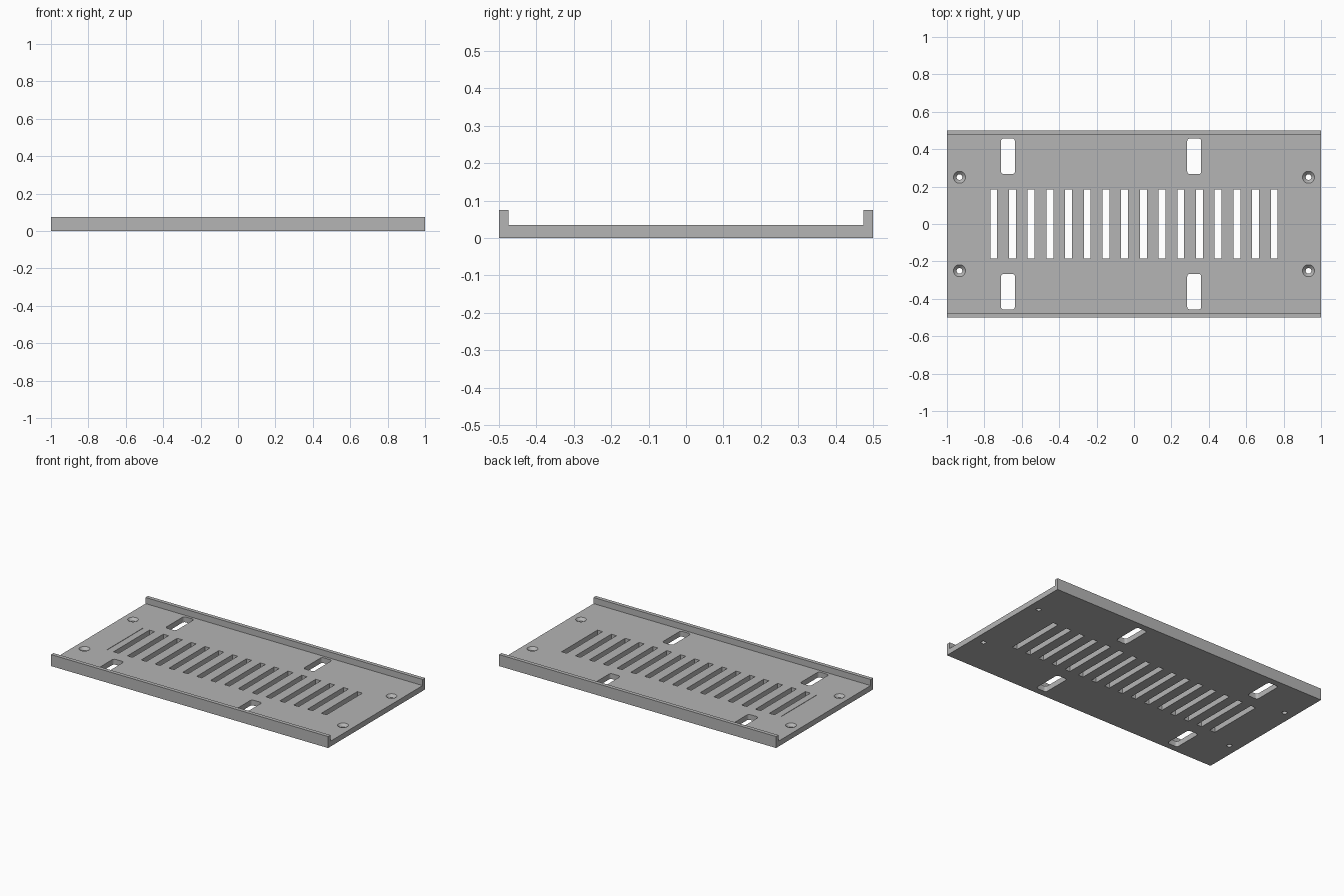
import bpy, bmesh, math

cube = bpy.data.objects.get("Cube")
if cube:
    bpy.data.objects.remove(cube, do_unlink=True)

FLOOR = 0.035   # plate thickness
TOP = 0.075     # height of the side flanges
LIP = 0.025     # flange thickness

grey = bpy.data.materials.new("plain_grey")
grey.use_nodes = True
colour = (0.46, 0.46, 0.46, 1)
grey.diffuse_color = colour
grey.node_tree.nodes["Principled BSDF"].inputs["Base Color"].default_value = colour


def make_object(name, bm):
    bmesh.ops.recalc_face_normals(bm, faces=bm.faces[:])
    mesh = bpy.data.meshes.new(name)
    bm.to_mesh(mesh)
    bm.free()
    mesh.materials.append(grey)
    obj = bpy.data.objects.new(name, mesh)
    bpy.context.scene.collection.objects.link(obj)
    return obj


def extrude(bm, points, offset):
    """Closed prism from an outline."""
    face = bm.faces.new([bm.verts.new(p) for p in points])
    made = bmesh.ops.extrude_face_region(bm, geom=[face])["geom"]
    verts = [v for v in made if isinstance(v, bmesh.types.BMVert)]
    bmesh.ops.translate(bm, verts=verts, vec=offset)


def cut_box(bm, x, y, width, length, radius=0, bottom=-0.05):
    """Vertical cutter with optional rounded corners."""
    outline = []
    for i, (sx, sy) in enumerate([(1, 1), (-1, 1), (-1, -1), (1, -1)]):
        for k in range(6 if radius else 1):
            a = (i + k / 5) * math.pi / 2
            outline.append((x + sx * (width / 2 - radius) + radius * math.cos(a),
                            y + sy * (length / 2 - radius) + radius * math.sin(a),
                            bottom))
    extrude(bm, outline, (0, 0, 0.1 - bottom))


def cut_screw_hole(bm, x, y, steps=32):
    """Revolved cutter: straight bore with a conical countersink."""
    rings = []
    for r, z in [(0.015, -0.05), (0.015, 0.018), (0.032, FLOOR), (0.032, 0.1)]:
        rings.append([bm.verts.new((x + r * math.cos(math.tau * k / steps),
                                    y + r * math.sin(math.tau * k / steps), z))
                      for k in range(steps)])
    for low, high in zip(rings, rings[1:]):
        for k in range(steps):
            n = (k + 1) % steps
            bm.faces.new((low[k], low[n], high[n], high[k]))
    bm.faces.new(rings[0])
    bm.faces.new(rings[-1])


# Channel plate: U profile run along x
bm = bmesh.new()
inner = 0.5 - LIP
profile = [(-0.5, 0), (0.5, 0), (0.5, TOP), (inner, TOP),
           (inner, FLOOR), (-inner, FLOOR), (-inner, TOP), (-0.5, TOP)]
extrude(bm, [(-1, y, z) for y, z in profile], (2, 0, 0))
plate = make_object("vented_plate", bm)

# Openings
bm = bmesh.new()
for i in range(16):                                  # vent slots
    cut_box(bm, -0.75 + 0.1 * i, 0, 0.037, 0.37)
cut_box(bm, -0.815, 0, 0.003, 0.37, bottom=0.03)     # hairline groove
for side in (-1, 1):
    for x in (-0.674, 0.322):                        # rounded mounting windows
        cut_box(bm, x, side * 0.362, 0.075, 0.192, 0.016)
    for x in (-0.933, 0.933):                        # countersunk screw holes
        cut_screw_hole(bm, x, side * 0.25)
cutter = make_object("opening_cutter", bm)
cutter.hide_render = True

# Cut the openings and keep the finished mesh
boolean = plate.modifiers.new("openings", 'BOOLEAN')
boolean.operation = 'DIFFERENCE'
boolean.solver = 'EXACT'
boolean.object = cutter
bpy.context.view_layer.update()
finished = bpy.data.meshes.new_from_object(
    plate.evaluated_get(bpy.context.evaluated_depsgraph_get()))
plate.modifiers.clear()
plate.data = finished
bpy.data.objects.remove(cutter, do_unlink=True)

# Smooth the round holes, keep hard edges
bpy.ops.object.select_all(action='DESELECT')
plate.select_set(True)
bpy.context.view_layer.objects.active = plate
bpy.ops.object.shade_smooth_by_angle(angle=math.radians(25))
